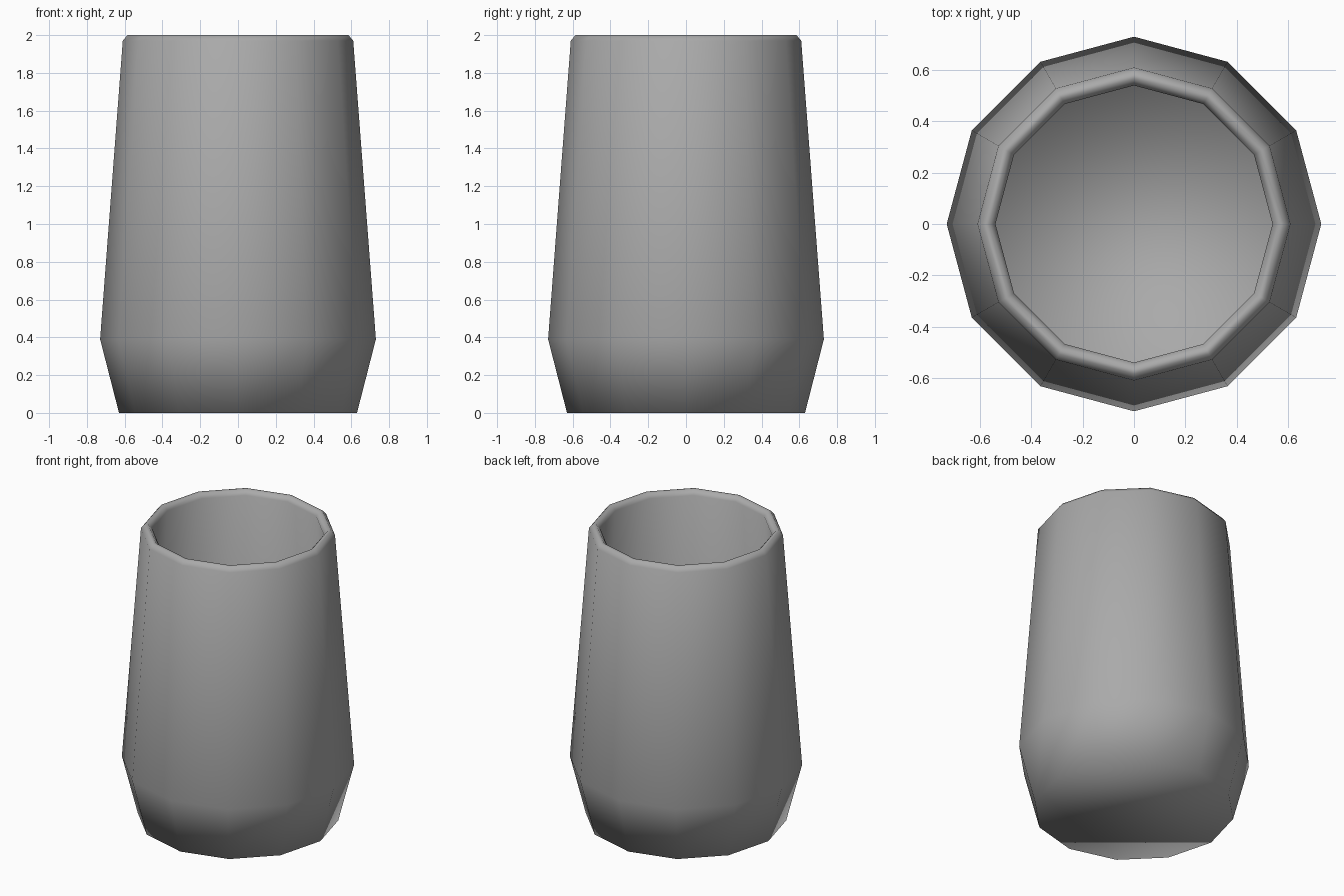
import bpy
import bmesh
from math import cos, sin, tau

cube = bpy.data.objects.get("Cube")
if cube:
    bpy.data.objects.remove(cube, do_unlink=True)

SIDES = 12

# Plain grey material
grey = bpy.data.materials.new("plain grey")
grey.use_nodes = True
colour = (0.4, 0.4, 0.4, 1)
grey.diffuse_color = colour
grey.node_tree.nodes["Principled BSDF"].inputs["Base Color"].default_value = colour

# Radius and height: outer wall from the base up, over the rim, down the inside
profile = [
    (0.63, 0.0), (0.73, 0.39), (0.61, 1.97),
    (0.585, 2.0), (0.565, 2.0), (0.54, 1.97),
    (0.65, 0.39), (0.57, 0.08),
]


def ring(bm, radius, z):
    angles = [tau * i / SIDES for i in range(SIDES)]
    return [bm.verts.new((radius * cos(a), radius * sin(a), z)) for a in angles]


# Hollow tumbler: rings joined by quads, closed by a base and an inner floor
bm = bmesh.new()
rings = [ring(bm, r, z) for r, z in profile]
for low, high in zip(rings, rings[1:]):
    for i in range(SIDES):
        j = (i + 1) % SIDES
        bm.faces.new((low[i], low[j], high[j], high[i]))
bm.faces.new(reversed(rings[0]))
bm.faces.new(rings[-1])
for face in bm.faces:
    face.smooth = True

mesh = bpy.data.meshes.new("tumbler")
bm.to_mesh(mesh)
bm.free()
mesh.materials.append(grey)
tumbler = bpy.data.objects.new("tumbler", mesh)
bpy.context.collection.objects.link(tumbler)
